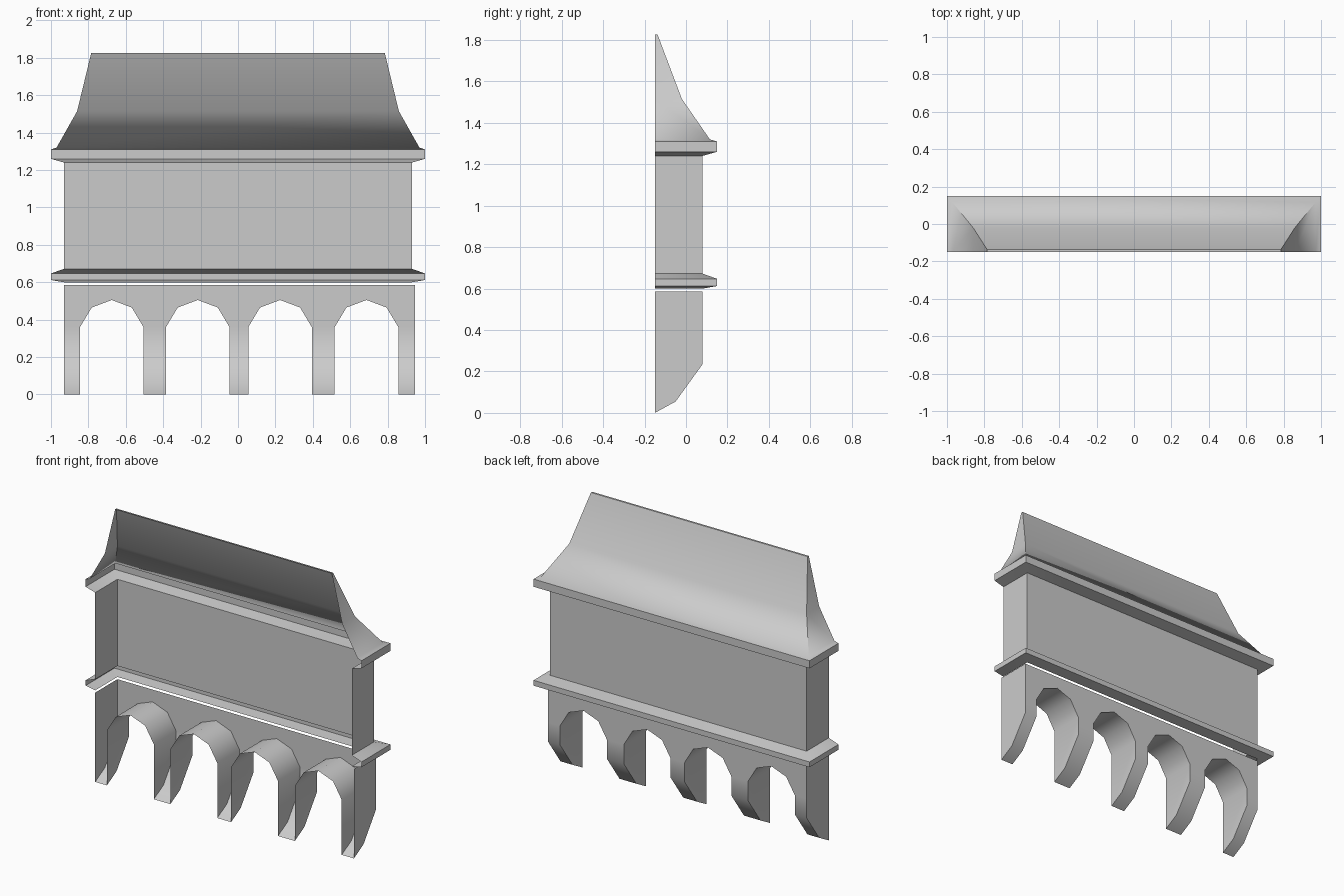
import bpy
import bmesh
import math

if "Cube" in bpy.data.objects:
    bpy.data.objects.remove(bpy.data.objects["Cube"], do_unlink=True)

FRONT, BACK = -0.15, 0.08

stone = bpy.data.materials.new("grey_stone")
stone.use_nodes = True
GREY = (0.6, 0.6, 0.6, 1)
stone.diffuse_color = GREY
stone.node_tree.nodes["Principled BSDF"].inputs["Base Color"].default_value = GREY


def finish(name, faces):
    """Weld a list of polygons into one open shell facing outward."""
    bm = bmesh.new()
    for pts in faces:
        bm.faces.new([bm.verts.new(p) for p in pts])
    bmesh.ops.remove_doubles(bm, verts=bm.verts, dist=0.0005)
    bmesh.ops.recalc_face_normals(bm, faces=bm.faces)
    bm.normal_update()
    if sum(f.normal.y * f.calc_area() for f in bm.faces) < 0:
        bmesh.ops.reverse_faces(bm, faces=bm.faces)
    mesh = bpy.data.meshes.new(name)
    bm.to_mesh(mesh)
    bm.free()
    mesh.materials.append(stone)
    obj = bpy.data.objects.new(name, mesh)
    bpy.context.collection.objects.link(obj)
    bpy.ops.object.select_all(action='DESELECT')
    obj.select_set(True)
    bpy.context.view_layer.objects.active = obj
    bpy.ops.object.shade_smooth_by_angle(angle=math.radians(44))


def three_sided_shell(name, profile):
    """Sweep (half width, back depth, height) rows round both ends and the back."""
    rings = [[(-x, FRONT, z), (-x, y, z), (x, y, z), (x, FRONT, z)] for x, y, z in profile]
    faces = []
    for low, high in zip(rings, rings[1:]):
        for i in range(3):
            quad = [low[i], low[i + 1], high[i + 1], high[i]]
            unique = list(dict.fromkeys(quad))
            if len(unique) > 2:
                faces.append(unique)
    finish(name, faces)


# Upper storey: lower moulding, wall, cornice and flared roof
three_sided_shell("lower_moulding", [(0.93, 0.08, 0.60), (1, 0.15, 0.612),
                                     (1, 0.15, 0.647), (0.93, 0.08, 0.672)])
three_sided_shell("wall", [(0.93, 0.08, 0.672), (0.93, 0.08, 1.24)])
three_sided_shell("cornice", [(0.93, 0.08, 1.24), (1, 0.15, 1.26), (1, 0.15, 1.31)])
three_sided_shell("roof", [(1, 0.15, 1.31), (0.97, 0.115, 1.32), (0.86, -0.02, 1.515),
                           (0.785, -0.137, 1.825), (0.785, FRONT, 1.825)])

# Arcade of corbels below
TOP, SPRING = 0.585, 0.36
LEFT_END, RIGHT_END = 0.945, -0.93
arch = [(-0.17, SPRING), (-0.107, 0.465), (0, 0.505), (0.107, 0.465), (0.17, SPRING)]
centres = [-0.675, -0.215, 0.225, 0.687]
foot = [(BACK, SPRING), (BACK, 0.235), (-0.05, 0.055), (FRONT, 0)]
faces = []

# Arch spandrels and soffits
for c in centres:
    for (xa, za), (xb, zb) in zip(arch, arch[1:]):
        a, b = c + xa, c + xb
        faces.append([(a, BACK, za), (b, BACK, zb), (b, BACK, TOP), (a, BACK, TOP)])
        faces.append([(a, BACK, za), (a, FRONT, za), (b, FRONT, zb), (b, BACK, zb)])

# Hollow corbels between the arches
starts = [RIGHT_END] + [c + 0.17 for c in centres]
ends = [c - 0.17 for c in centres] + [LEFT_END]
for a, b in zip(starts, ends):
    for (ya, za), (yb, zb) in zip([(BACK, TOP)] + foot, foot):
        faces.append([(a, ya, za), (b, ya, za), (b, yb, zb), (a, yb, zb)])
    for x in (a, b):
        faces.append([(x, FRONT, SPRING)] + [(x, y, z) for y, z in foot])

# Outer ends
for x in (RIGHT_END, LEFT_END):
    faces.append([(x, FRONT, SPRING), (x, BACK, SPRING), (x, BACK, TOP), (x, FRONT, TOP)])
finish("corbel_arcade", faces)
